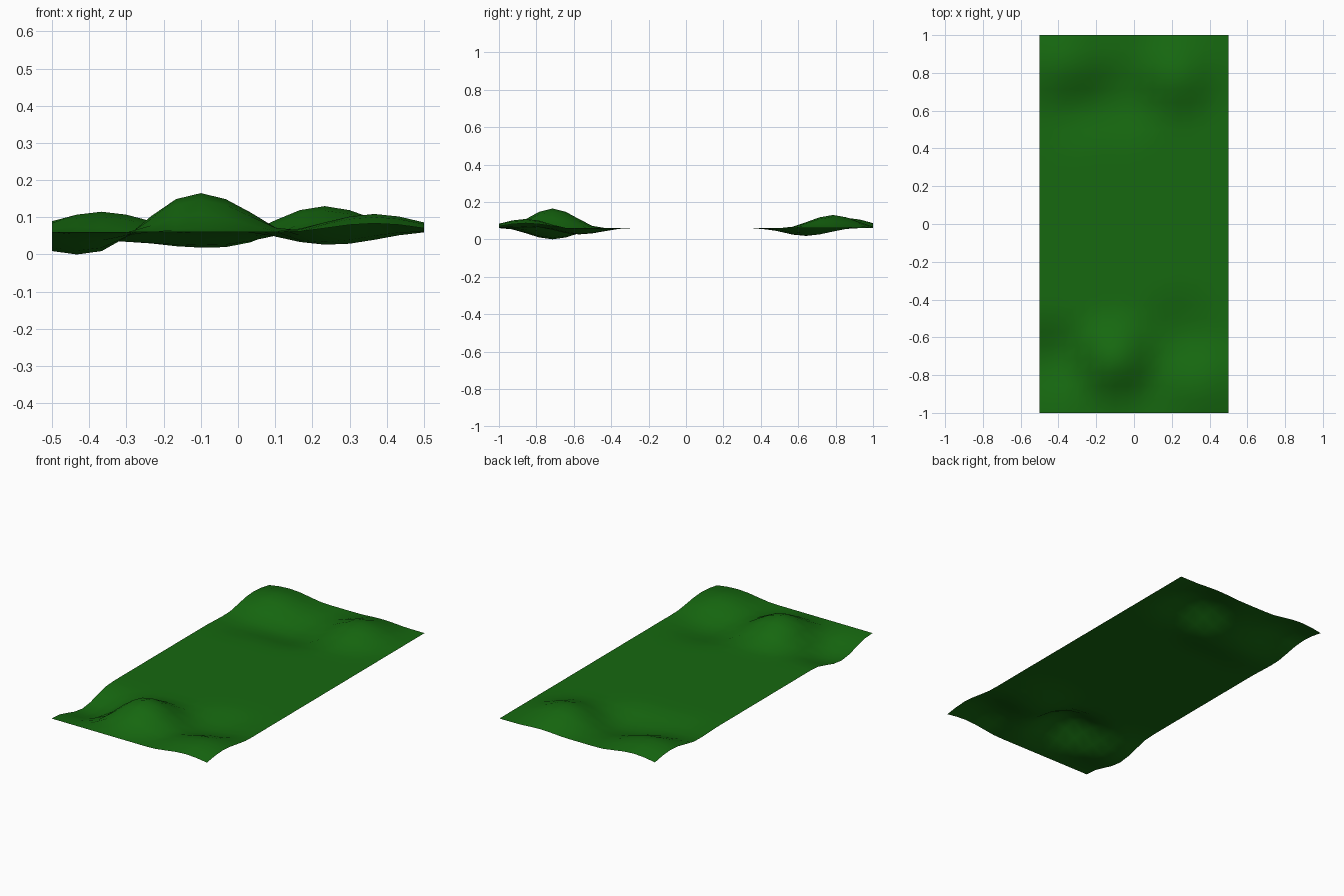
import bpy, bmesh, math

if "Cube" in bpy.data.objects:
    bpy.data.objects.remove(bpy.data.objects["Cube"])

BASE = 0.06
NX, NY = 15, 28

# Soft hills and hollows: x, y, height, radius
BUMPS = [
    (-0.10, -0.714, 0.105, 0.27),
    (-0.433, -0.714, -0.06, 0.27),
    (0.25, -0.571, -0.034, 0.27),
    (0.367, -0.857, 0.049, 0.28),
    (0.233, 0.786, 0.070, 0.27),
    (-0.367, 0.857, 0.055, 0.28),
    (-0.067, 0.643, -0.042, 0.27),
    (-0.32, 0.60, -0.026, 0.26),
]


def height(x, y):
    z = BASE
    for bx, by, h, r in BUMPS:
        t = max(0.0, 1 - math.hypot(x - bx, y - by) / r)
        z += h * t * t * (3 - 2 * t)
    return max(z, 0.0)


# Ground sheet: a regular grid pushed up and down by the bumps
bm = bmesh.new()
bmesh.ops.create_grid(bm, x_segments=NX, y_segments=NY, size=1)
for v in bm.verts:
    v.co.x *= 0.5
    v.co.z = height(v.co.x, v.co.y)
for f in bm.faces:
    f.smooth = True
mesh = bpy.data.meshes.new("grass_ground")
bm.to_mesh(mesh)
bm.free()

ground = bpy.data.objects.new("grass_ground", mesh)
bpy.context.collection.objects.link(ground)

# Grass colour
grass = bpy.data.materials.new("grass_green")
grass.diffuse_color = (0.008, 0.14, 0.005, 1)
grass.use_nodes = True
grass.node_tree.nodes["Principled BSDF"].inputs["Base Color"].default_value = grass.diffuse_color
mesh.materials.append(grass)
